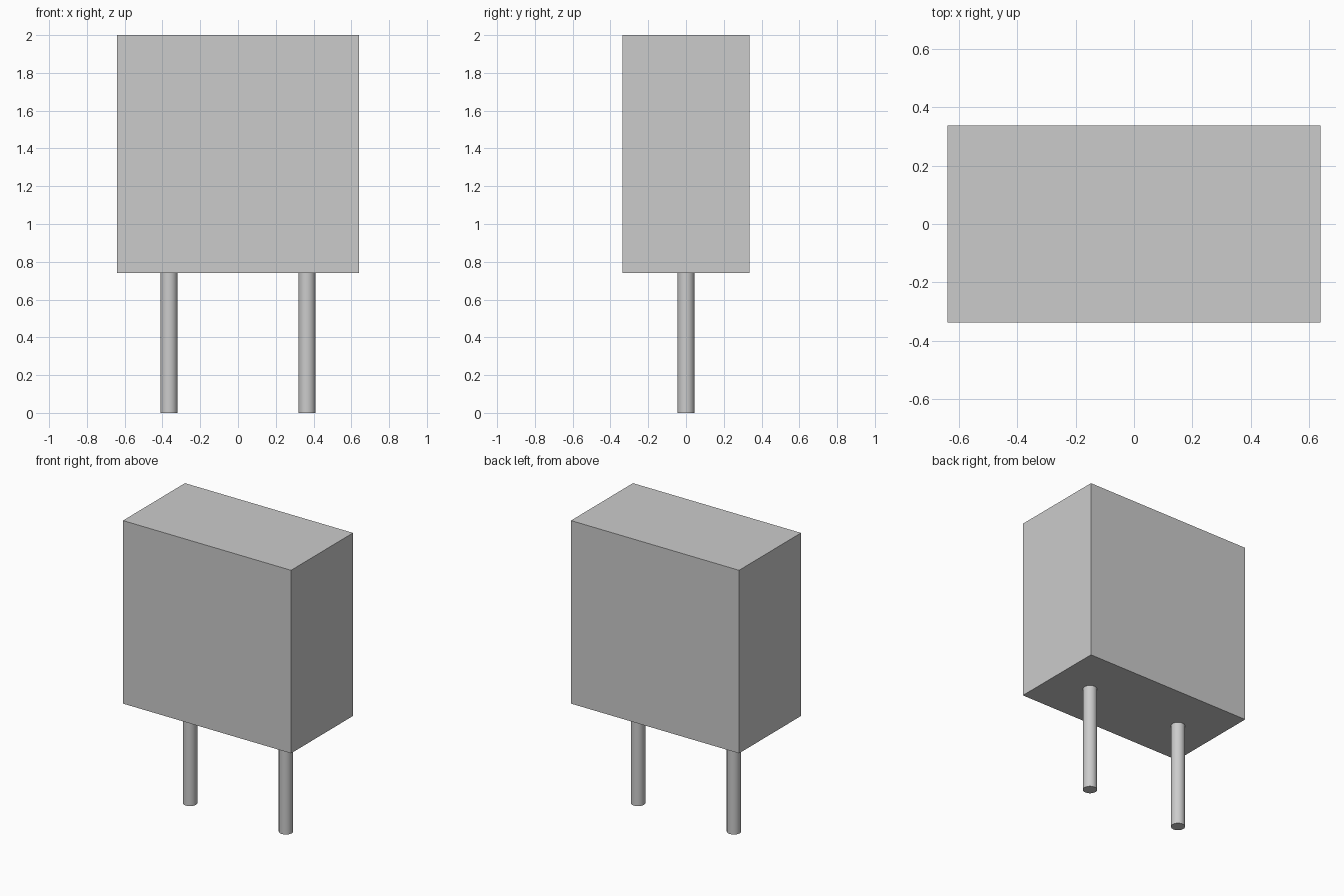
import bpy

cube = bpy.data.objects.get("Cube")
if cube:
    bpy.data.objects.remove(cube, do_unlink=True)

# Single light grey material
grey = bpy.data.materials.new("light grey")
grey.use_nodes = True
colour = (0.6, 0.6, 0.6, 1)
grey.diffuse_color = colour
grey.node_tree.nodes["Principled BSDF"].inputs["Base Color"].default_value = colour

BODY_BOTTOM, BODY_TOP = 0.74, 2.0
PIN_RADIUS, PIN_X = 0.045, 0.365

# Rectangular component body
height = BODY_TOP - BODY_BOTTOM
bpy.ops.mesh.primitive_cube_add(size=1, location=(0, 0, BODY_BOTTOM + height / 2))
body = bpy.context.object
body.name = "body"
body.scale = (1.28, 0.674, height)
bpy.ops.object.transform_apply(location=False, rotation=False, scale=True)
body.data.materials.append(grey)

# Two round connection pins, ending at the underside of the body
for side, name in ((1, "left_pin"), (-1, "right_pin")):
    bpy.ops.mesh.primitive_cylinder_add(
        vertices=32, radius=PIN_RADIUS, depth=BODY_BOTTOM,
        location=(side * PIN_X, 0, BODY_BOTTOM / 2))
    pin = bpy.context.object
    pin.name = name
    pin.data.materials.append(grey)
    bpy.ops.object.shade_smooth_by_angle()
